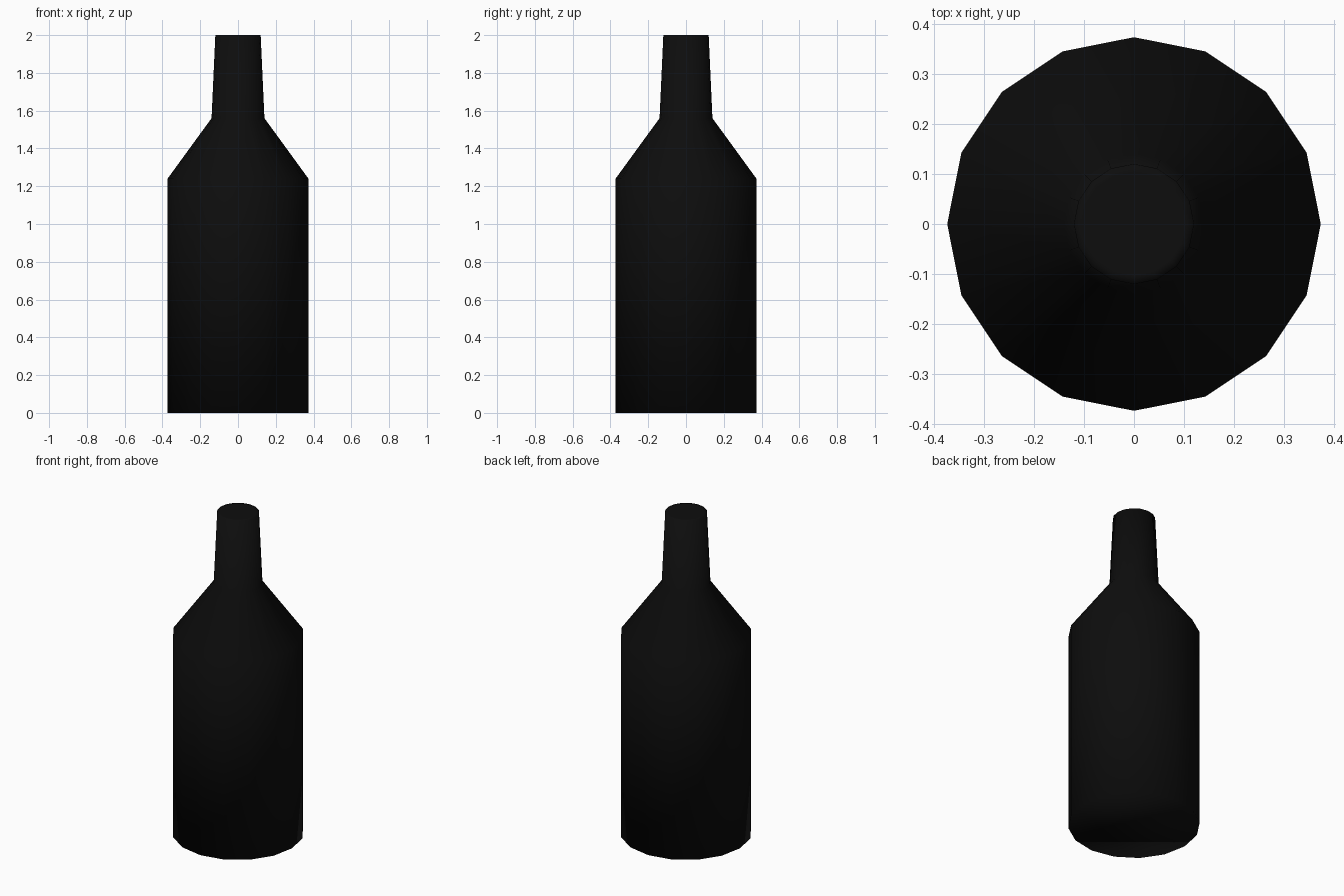
import bpy
import bmesh
import math

cube = bpy.data.objects.get("Cube")
if cube:
    bpy.data.objects.remove(cube, do_unlink=True)

SIDES = 16

# Near-black glass
glass = bpy.data.materials.new("black_glass")
glass.use_nodes = True
color = (0.004, 0.004, 0.004, 1)
glass.diffuse_color = color
glass.node_tree.nodes["Principled BSDF"].inputs["Base Color"].default_value = color


def lathe(name, profile, material):
    """Spin (radius, height) pairs into a closed solid."""
    bm = bmesh.new()
    rings = []
    for radius, z in profile:
        angles = [math.tau * i / SIDES for i in range(SIDES)]
        rings.append([bm.verts.new((radius * math.cos(a), radius * math.sin(a), z))
                      for a in angles])
    for low, high in zip(rings, rings[1:]):
        for i in range(SIDES):
            j = (i + 1) % SIDES
            bm.faces.new((low[i], low[j], high[j], high[i]))
    bm.faces.new(rings[0][::-1])
    bm.faces.new(rings[-1])
    for face in bm.faces:
        face.smooth = True
    mesh = bpy.data.meshes.new(name)
    bm.to_mesh(mesh)
    bm.free()
    mesh.materials.append(material)
    obj = bpy.data.objects.new(name, mesh)
    bpy.context.collection.objects.link(obj)
    return obj


# Body, sloping shoulder, tapered neck and flat rim
lathe("bottle", [(0.373, 0), (0.373, 1.24), (0.14, 1.56), (0.12, 2), (0.103, 2)], glass)
